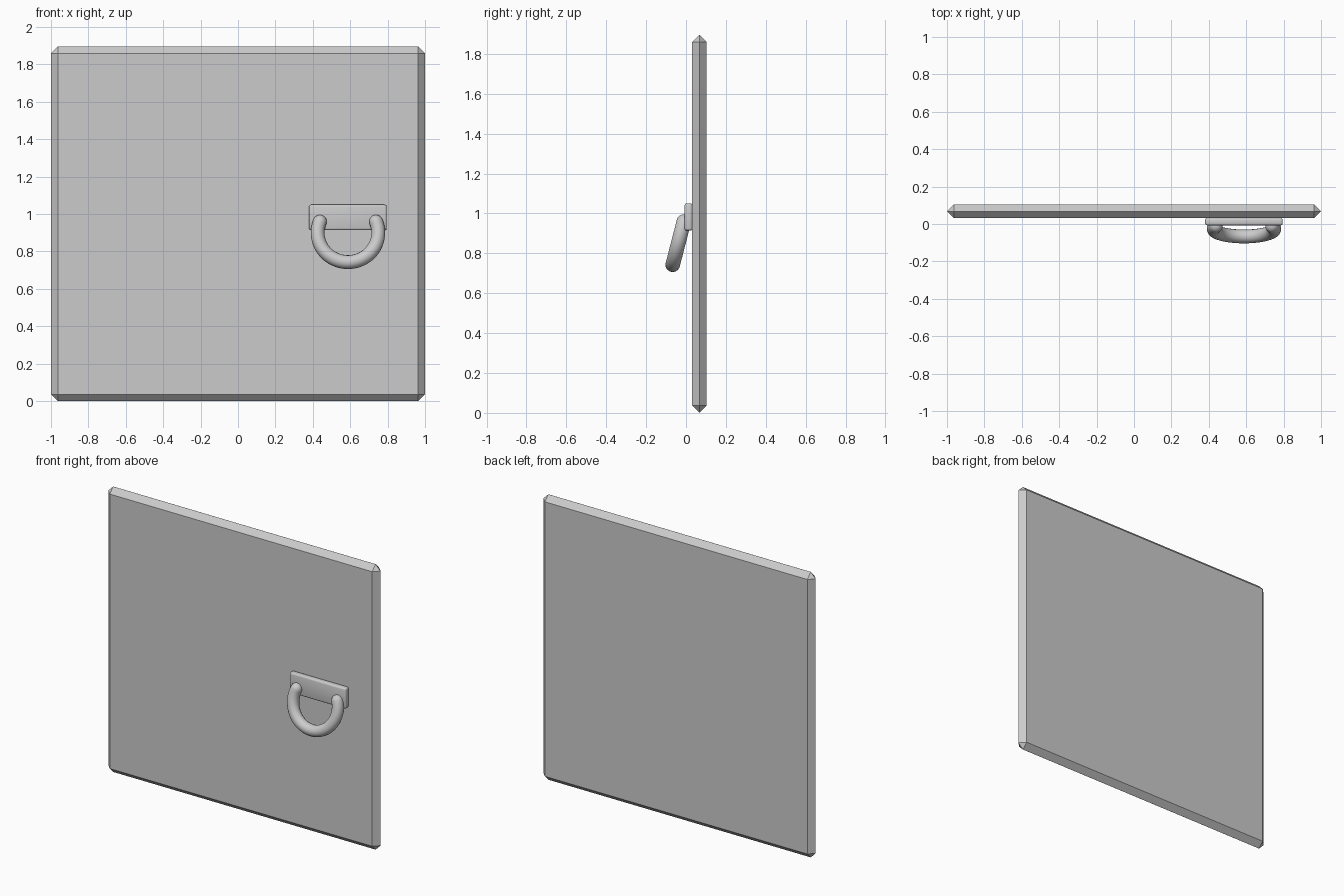
import bpy
from math import sin, cos, radians, sqrt

if "Cube" in bpy.data.objects:
    bpy.data.objects.remove(bpy.data.objects["Cube"])


def bevelled_box(name, lo, hi, width, segments=1):
    """Box between two corners with chamfered or rounded edges."""
    bpy.ops.mesh.primitive_cube_add(size=1, location=[(a + b) / 2 for a, b in zip(lo, hi)])
    obj = bpy.context.object
    obj.name = name
    obj.scale = [b - a for a, b in zip(lo, hi)]
    bpy.ops.object.transform_apply(location=False, rotation=False, scale=True)
    mod = obj.modifiers.new("Bevel", 'BEVEL')
    mod.width = width
    mod.segments = segments
    bpy.ops.object.modifier_apply(modifier=mod.name)
    return obj


# Door panel: chamfers meet in a ridge halfway through the thickness
bevelled_box("door_panel", (-1, 0.031, 0), (1, 0.104, 1.895), 0.0363)

# Handle plate with softened edges
bevelled_box("handle_plate", (0.38, -0.007, 0.914), (0.795, 0.032, 1.05), 0.011, 3)
bpy.ops.object.shade_smooth_by_angle(angle=radians(35))

# Ring handle: tilted open arc whose rounded ends sink into the plate
R, TUBE = 0.162, 0.037
CENTRE = (0.588, -0.026, 0.90)
TILT = radians(14.5)
START, END = radians(-202), radians(22)
STEPS = 44

# (u, v, radius) in the ring plane; end points shrink to form round caps
path = []
for i in range(STEPS + 1):
    a = START + (END - START) * i / STEPS
    path.append((R * cos(a), R * sin(a), TUBE))
for sign, a in ((1, END), (-1, START)):
    for k in range(1, 7):
        t = radians(90 * k / 6)
        d = TUBE * sin(t)
        point = (R * cos(a) - sign * d * sin(a), R * sin(a) + sign * d * cos(a),
                 max(TUBE * cos(t), 0.0005))
        path.insert(len(path) if sign > 0 else 0, point)

curve = bpy.data.curves.new("ring_handle", 'CURVE')
curve.dimensions = '3D'
curve.bevel_depth = 1.0
curve.bevel_resolution = 6
curve.use_fill_caps = True
spline = curve.splines.new('POLY')
spline.points.add(len(path) - 1)
for p, (u, v, r) in zip(spline.points, path):
    p.co = (CENTRE[0] + u, CENTRE[1] + v * sin(TILT), CENTRE[2] + v * cos(TILT), 1)
    p.radius = r
ring = bpy.data.objects.new("ring_handle", curve)
bpy.context.collection.objects.link(ring)

# Turn the tube into a smooth mesh
bpy.ops.object.select_all(action='DESELECT')
ring.select_set(True)
bpy.context.view_layer.objects.active = ring
bpy.ops.object.convert(target='MESH')
bpy.ops.object.shade_smooth()
